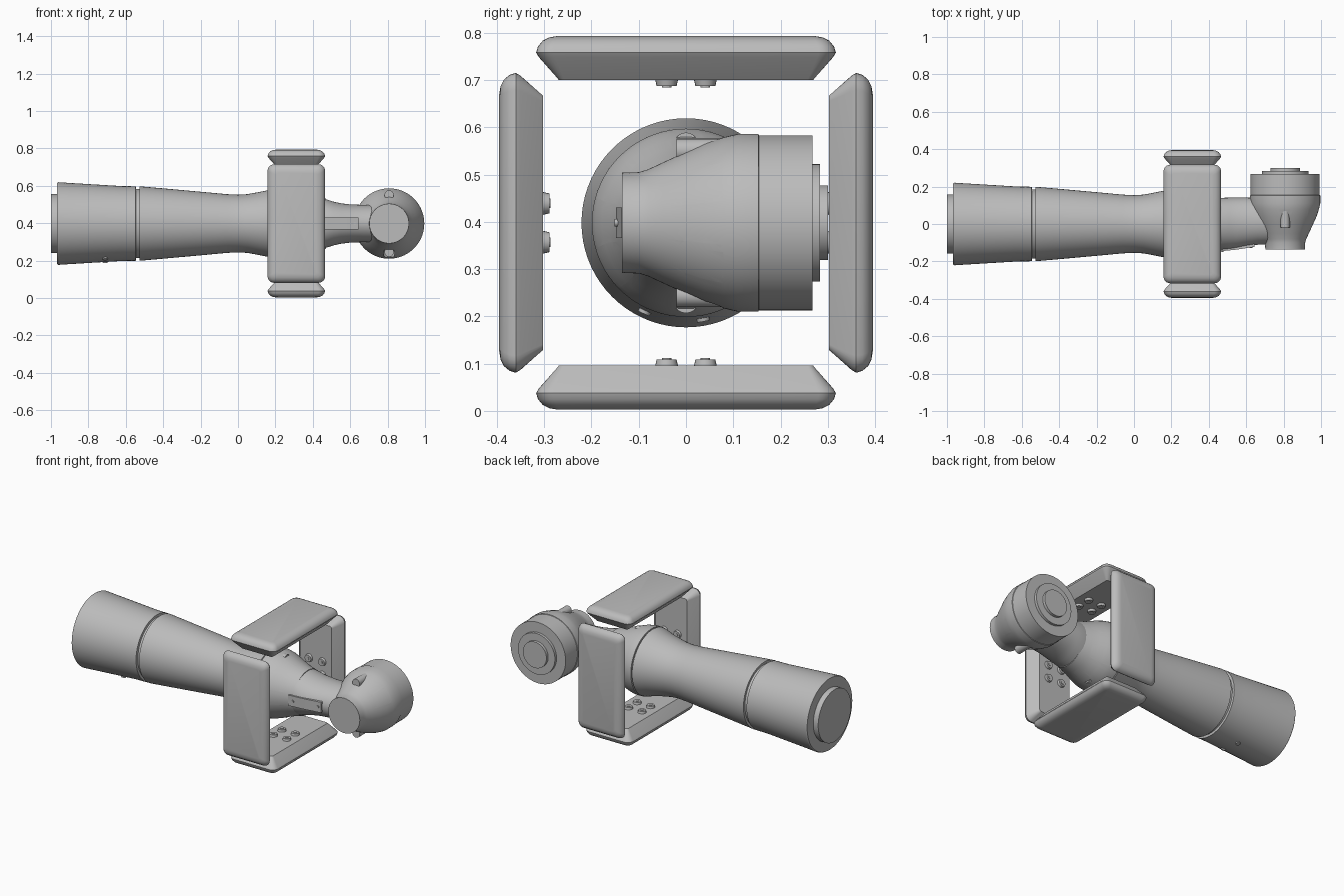
import bpy, bmesh, math
from mathutils import Vector, Matrix

old = bpy.data.objects.get("Cube")
if old:
    bpy.data.objects.remove(old, do_unlink=True)

grey = bpy.data.materials.new("satin_grey")
grey.use_nodes = True
grey.diffuse_color = (0.5, 0.5, 0.5, 1)
grey.node_tree.nodes["Principled BSDF"].inputs["Base Color"].default_value = (0.5, 0.5, 0.5, 1)

MID = 0.398      # height of the arm axis
ELBOW = 0.808    # x of the elbow axis


def activate(ob):
    bpy.ops.object.select_all(action='DESELECT')
    ob.select_set(True)
    bpy.context.view_layer.objects.active = ob


def smooth(ob):
    activate(ob)
    bpy.ops.object.shade_smooth_by_angle(angle=math.radians(28))


def finish(name, bm):
    bmesh.ops.recalc_face_normals(bm, faces=bm.faces)
    me = bpy.data.meshes.new(name)
    bm.to_mesh(me)
    bm.free()
    me.materials.append(grey)
    ob = bpy.data.objects.new(name, me)
    bpy.context.collection.objects.link(ob)
    return ob


def loft(name, rings):
    """Bridge equal closed rings of points and cap both ends."""
    bm = bmesh.new()
    loops = [[bm.verts.new(p) for p in ring] for ring in rings]
    n = len(loops[0])
    for a, b in zip(loops, loops[1:]):
        for i in range(n):
            j = (i + 1) % n
            bm.faces.new((a[i], a[j], b[j], b[i]))
    bm.faces.new(loops[0])
    bm.faces.new(loops[-1])
    ob = finish(name, bm)
    smooth(ob)
    return ob


def arm_point(a, r, t):
    return Vector((a, r * math.cos(t), MID + r * math.sin(t)))


def elbow_point(a, r, t):
    return Vector((ELBOW + r * math.cos(t), a, MID + r * math.sin(t)))


def lathe(name, place, profile, n=72):
    return loft(name, [[place(a, r, math.tau * i / n) for i in range(n)]
                       for a, r in profile])


def rod(name, start, end, r0, r1, n=20):
    start, end = Vector(start), Vector(end)
    q = (end - start).to_track_quat('Z', 'Y')
    rings = []
    for c, r in ((start, r0), (end, r1)):
        rings.append([c + q @ Vector((r * math.cos(math.tau * i / n),
                                      r * math.sin(math.tau * i / n), 0)) for i in range(n)])
    return loft(name, rings)


def pocket(ob, place, a0, a1, floor, width, angle):
    """Cut a round-cornered pocket into a turned part."""
    top = 0.3
    radial = (place(0, 1, angle) - place(0, 0, angle)).normalized()
    axial = (place(1, 0, 0) - place(0, 0, 0)).normalized()
    side = axial.cross(radial)
    bm = bmesh.new()
    bmesh.ops.create_cube(bm, size=1)
    bmesh.ops.scale(bm, vec=(a1 - a0, width, top - floor), verts=bm.verts)
    bmesh.ops.bevel(bm, geom=bm.edges[:], offset=0.014, segments=3,
                    profile=0.5, affect='EDGES')
    m = Matrix((axial, side, radial)).transposed().to_4x4()
    m.translation = place((a0 + a1) / 2, (floor + top) / 2, angle)
    bm.transform(m)
    cutter = finish("pocket_cutter", bm)
    cutter.hide_render = True
    mod = ob.modifiers.new("pocket", 'BOOLEAN')
    mod.operation, mod.solver, mod.object = 'DIFFERENCE', 'EXACT', cutter
    activate(ob)
    bpy.ops.object.modifier_apply(modifier=mod.name)
    bpy.data.objects.remove(cutter, do_unlink=True)


# base sleeve, with the mounting boss on its end
lathe("base_sleeve", arm_point, [
    (-1.0, 0.158), (-0.967, 0.158), (-0.967, 0.217), (-0.96, 0.221), (-0.9, 0.217),
    (-0.62, 0.2), (-0.547, 0.199), (-0.545, 0.185), (-0.52, 0.185)])

# waisted forearm with a flared end
lathe("forearm", arm_point, [
    (-0.56, 0.18), (-0.526, 0.18), (-0.526, 0.199), (-0.4, 0.188), (-0.2, 0.17),
    (-0.06, 0.157), (0.0, 0.154), (0.05, 0.157), (0.1, 0.166), (0.16, 0.178),
    (0.2, 0.191), (0.225, 0.197), (0.228, 0.19), (0.24, 0.19)])

# wrist dome with pockets all round
wrist = lathe("wrist_dome", arm_point, [
    (0.23, 0.185), (0.232, 0.199), (0.265, 0.199), (0.3, 0.192), (0.34, 0.178),
    (0.38, 0.162), (0.42, 0.148), (0.47, 0.134)])
for k in range(6):
    ang = math.radians(30 + 60 * k)
    bolted = k % 3 == 1
    pocket(wrist, arm_point, 0.27, 0.44, 0.15, 0.065 if bolted else 0.095, ang)
    if bolted:
        rod("wrist_bolt", arm_point(0.26, 0.165, ang), arm_point(0.33, 0.165, ang), 0.026, 0.026)
smooth(wrist)

# flattened link between wrist and elbow
link = []
for x, cy, ry, rz in ((0.44, 0, 0.136, 0.136), (0.47, 0, 0.14, 0.13),
                      (0.51, 0.002, 0.139, 0.117), (0.55, 0.005, 0.136, 0.108),
                      (0.6, 0.01, 0.131, 0.102), (0.66, 0.014, 0.125, 0.1),
                      (0.76, 0.015, 0.12, 0.1)):
    link.append([(x, cy + ry * math.cos(math.tau * i / 64),
                  MID + rz * math.sin(math.tau * i / 64)) for i in range(64)])
loft("wrist_link", link)

# inset plate on the front of the link
plate = [[(x, y, MID + s * 0.032) for y, s in ((front, -1), (front, 1), (-0.09, 1), (-0.09, -1))]
         for x, front in ((0.44, -0.148), (0.55, -0.137), (0.645, -0.122))]
loft("link_plate", plate)
for x in (0.625, 0.47):
    rod("plate_screw", (x, -0.11, MID), (x, -0.151 + (x - 0.47) * 0.15, MID), 0.008, 0.008, 12)

# elbow housing
elbow = lathe("elbow_housing", elbow_point, [
    (-0.135, 0.106), (-0.1, 0.107), (-0.08, 0.113), (-0.05, 0.127), (0.0, 0.15),
    (0.04, 0.168), (0.08, 0.181), (0.11, 0.188), (0.153, 0.188), (0.154, 0.185),
    (0.267, 0.185), (0.267, 0.124), (0.283, 0.124), (0.283, 0.079), (0.3, 0.079)])
for deg in (-90, -30, 30, 90):
    ang = math.radians(deg)
    bolted = abs(deg) == 90
    pocket(elbow, elbow_point, -0.09, 0.077, 0.14, 0.06 if bolted else 0.09, ang)
    if bolted:
        rod("elbow_bolt", elbow_point(-0.02, 0.153, ang), elbow_point(0.08, 0.153, ang), 0.025, 0.025)
smooth(elbow)


def outline(hx, hy, inset, height):
    """Rounded rectangle, centred on the origin."""
    radius = 0.036
    pts = []
    for k, (sx, sy) in enumerate(((1, 1), (-1, 1), (-1, -1), (1, -1))):
        r = max(radius - inset * 0.5, 0.01)
        for i in range(7):
            t = math.pi / 2 * (k + i / 6)
            pts.append(Vector((sx * (hx - inset - r) + r * math.cos(t),
                               sy * (hy - inset - r) + r * math.sin(t), height)))
    return pts


# four guard pads around the wrist, each with four buffers facing inwards
levels = ((0.048, 0.302), (0.045, 0.306), (0.006, 0.35), (0.0, 0.36), (0.004, 0.373),
          (0.014, 0.385), (0.028, 0.392), (0.045, 0.395))
for k, side in enumerate(("top", "front", "bottom", "back")):
    turn = Matrix.Translation((0.312, 0, MID)) @ Matrix.Rotation(k * math.pi / 2, 4, 'X')
    loft(side + "_guard_pad", [[turn @ p for p in outline(0.154, 0.317, inset, h)]
                               for inset, h in levels])
    for sx in (-1, 1):
        for sy in (-1, 1):
            x, y = 0.045 * sx, 0.041 * sy
            rod(side + "_buffer", turn @ Vector((x, y, 0.31)), turn @ Vector((x, y, 0.289)),
                0.026, 0.021)
            rod(side + "_buffer_pin", turn @ Vector((x, y, 0.3)), turn @ Vector((x, y, 0.286)),
                0.01, 0.01, 12)

# small screws under the base sleeve
for deg in (-115, -80):
    a = math.radians(deg)
    rod("base_screw", arm_point(-0.71, 0.19, a), arm_point(-0.71, 0.212, a), 0.016, 0.013, 16)
